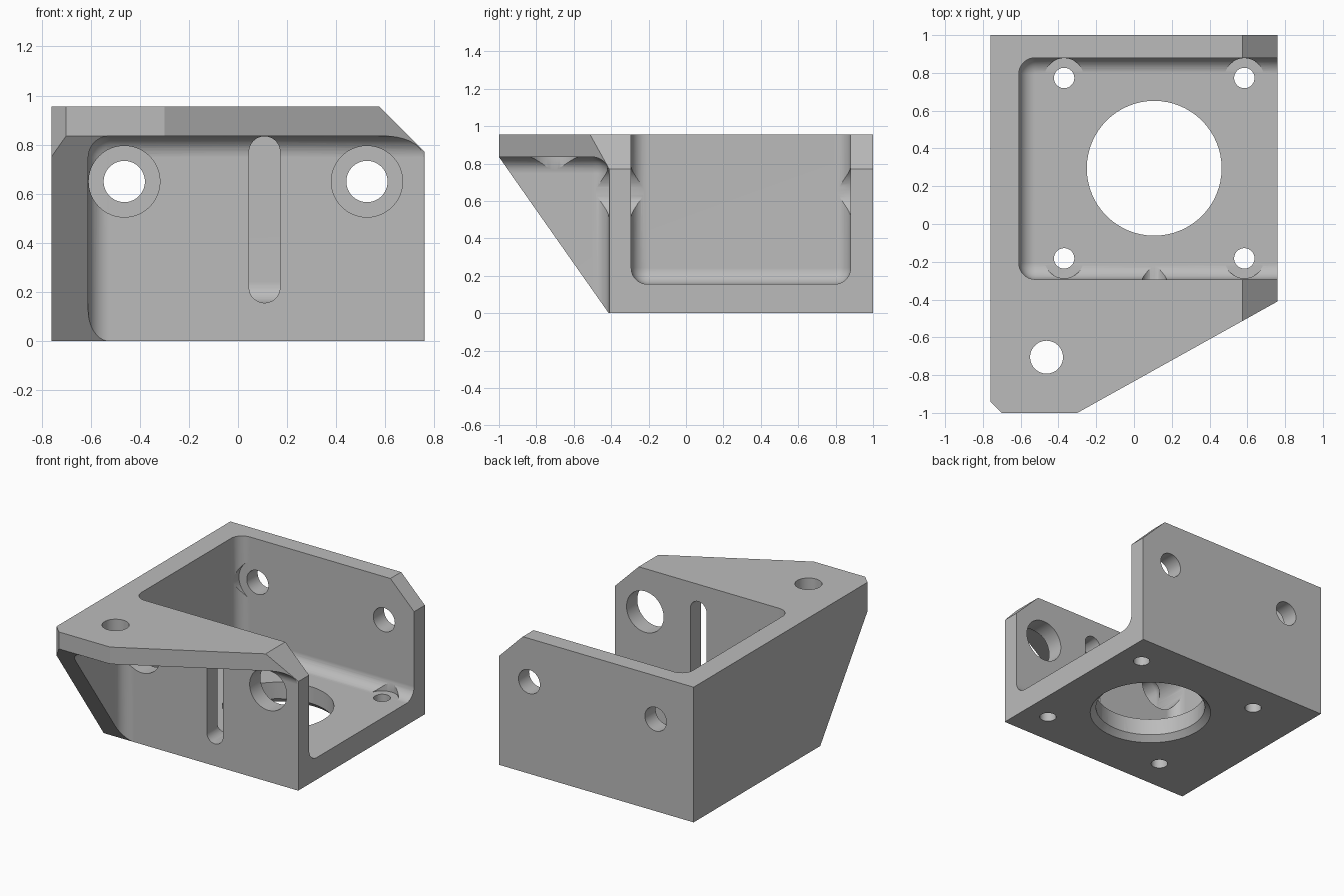
import bpy, bmesh, math

if "Cube" in bpy.data.objects:
    bpy.data.objects.remove(bpy.data.objects["Cube"], do_unlink=True)

grey = bpy.data.materials.new("machined_grey")
grey.use_nodes = True
COLOUR = (0.5, 0.5, 0.5, 1)
grey.diffuse_color = COLOUR
grey.node_tree.nodes["Principled BSDF"].inputs["Base Color"].default_value = COLOUR

# Maps a flat outline (u, v) and a depth w to a point, for each extrusion axis
AXES = {
    "X": lambda u, v, w: (w, u, v),
    "Y": lambda u, v, w: (u, w, v),
    "Z": lambda u, v, w: (u, v, w),
}


def finish(name, bm):
    bmesh.ops.recalc_face_normals(bm, faces=bm.faces)
    mesh = bpy.data.meshes.new(name)
    bm.to_mesh(mesh)
    bm.free()
    mesh.materials.append(grey)
    ob = bpy.data.objects.new(name, mesh)
    bpy.context.collection.objects.link(ob)
    return ob


def prism(name, low, high, axis, lo, hi):
    """Solid between two matching outlines, at depths lo and hi."""
    bm = bmesh.new()
    place = AXES[axis]
    a = [bm.verts.new(place(u, v, lo)) for u, v in low]
    b = [bm.verts.new(place(u, v, hi)) for u, v in high]
    n = len(a)
    bm.faces.new(a)
    bm.faces.new(b)
    for i in range(n):
        j = (i + 1) % n
        bm.faces.new((a[i], a[j], b[j], b[i]))
    return finish(name, bm)


def arc(u, v, r, start, end, steps):
    angles = [math.radians(start + (end - start) * i / steps) for i in range(steps + 1)]
    return [(u + r * math.cos(t), v + r * math.sin(t)) for t in angles]


def circle(u, v, r, steps=64):
    return arc(u, v, r, 0, 360, steps)[:-1]


def rounded_box(name, x, y, z, radius):
    bm = bmesh.new()
    bmesh.ops.create_cube(bm, size=1)
    for vert in bm.verts:
        vert.co = [r[0] if c < 0 else r[1] for c, r in zip(vert.co, (x, y, z))]
    bmesh.ops.bevel(bm, geom=bm.edges[:], offset=radius, segments=10,
                    profile=0.5, affect='EDGES')
    return finish(name, bm)


def combine(body, tool, operation='DIFFERENCE'):
    mod = body.modifiers.new(tool.name, 'BOOLEAN')
    mod.object, mod.operation, mod.solver = tool, operation, 'EXACT'
    bpy.context.view_layer.objects.active = body
    bpy.ops.object.modifier_apply(modifier=mod.name)
    bpy.data.objects.remove(tool, do_unlink=True)


def bore(body, u, v, r, axis, lo, hi):
    ring = circle(u, v, r)
    combine(body, prism("bore", ring, ring, axis, lo, hi))


TOP, FLOOR, PLATE = 0.955, 0.155, 0.835
FRONT, INNER_FRONT, INNER_BACK = -0.413, -0.293, 0.88
FILLET = 0.087

# Block: sloped side profile trimmed by the plan outline
side = [(FRONT, 0), (1, 0), (1, TOP), (-1.084, TOP)]
bracket = prism("motor_bracket", side, side, "X", -1, 1)
plan = [(-0.76, 1.2), (-0.76, -0.94), (-0.70, -1), (-0.30, -1), (0.76, -0.41), (0.76, 1.2)]
combine(bracket, prism("plan", plan, plan, "Z", -0.5, 1.5), 'INTERSECT')

# Sloped top corners on the open side
corner = [(0.475, 1.055), (0.96, 0.57), (0.96, 1.055)]
combine(bracket, prism("corner", corner, corner, "Y", -1.5, 1.5))

# Main pocket, and the recess under the front flange
combine(bracket, rounded_box("pocket", (-0.61, 1.3), (INNER_FRONT, INNER_BACK), (FLOOR, 1.6), FILLET))
combine(bracket, rounded_box("recess", (-0.61, 1.3), (-1.6, FRONT), (-0.6, PLATE), FILLET))

# Front access holes, with smaller holes through the back wall
for x in (-0.463, 0.525):
    bore(bracket, x, 0.65, 0.145, "Y", -1.3, INNER_BACK - 0.001)
    bore(bracket, x, 0.65, 0.084, "Y", 0.6, 1.2)

# Upright slot in the front wall
slot = arc(0.108, 0.771, 0.063, 0, 180, 24) + arc(0.108, 0.219, 0.063, 180, 360, 24)
combine(bracket, prism("slot", slot, slot, "Y", -1.3, -0.1))

# Flange hole, with clearance below it
bore(bracket, -0.463, -0.705, 0.087, "Z", 0.5, 1.2)
bore(bracket, -0.463, -0.705, 0.145, "Z", -0.2, PLATE - 0.001)

# Floor screw holes, with clearance in the fillets above
for x in (-0.37, 0.584):
    for y in (-0.182, 0.773):
        bore(bracket, x, y, 0.054, "Z", -0.2, 0.4)
        bore(bracket, x, y, 0.105, "Z", FLOOR + 0.001, 0.4)

# Large floor opening, chamfered underneath
bore(bracket, 0.107, 0.295, 0.357, "Z", -0.2, 0.4)
wide, narrow = circle(0.107, 0.295, 0.415), circle(0.107, 0.295, 0.335)
combine(bracket, prism("chamfer", wide, narrow, "Z", -0.02, 0.06))

# Smooth fillets and bores, crisp edges
bpy.ops.object.select_all(action='DESELECT')
bracket.select_set(True)
bpy.context.view_layer.objects.active = bracket
bpy.ops.object.shade_smooth_by_angle(angle=math.radians(25))
weighted = bracket.modifiers.new("even_shading", 'WEIGHTED_NORMAL')
weighted.keep_sharp = True
